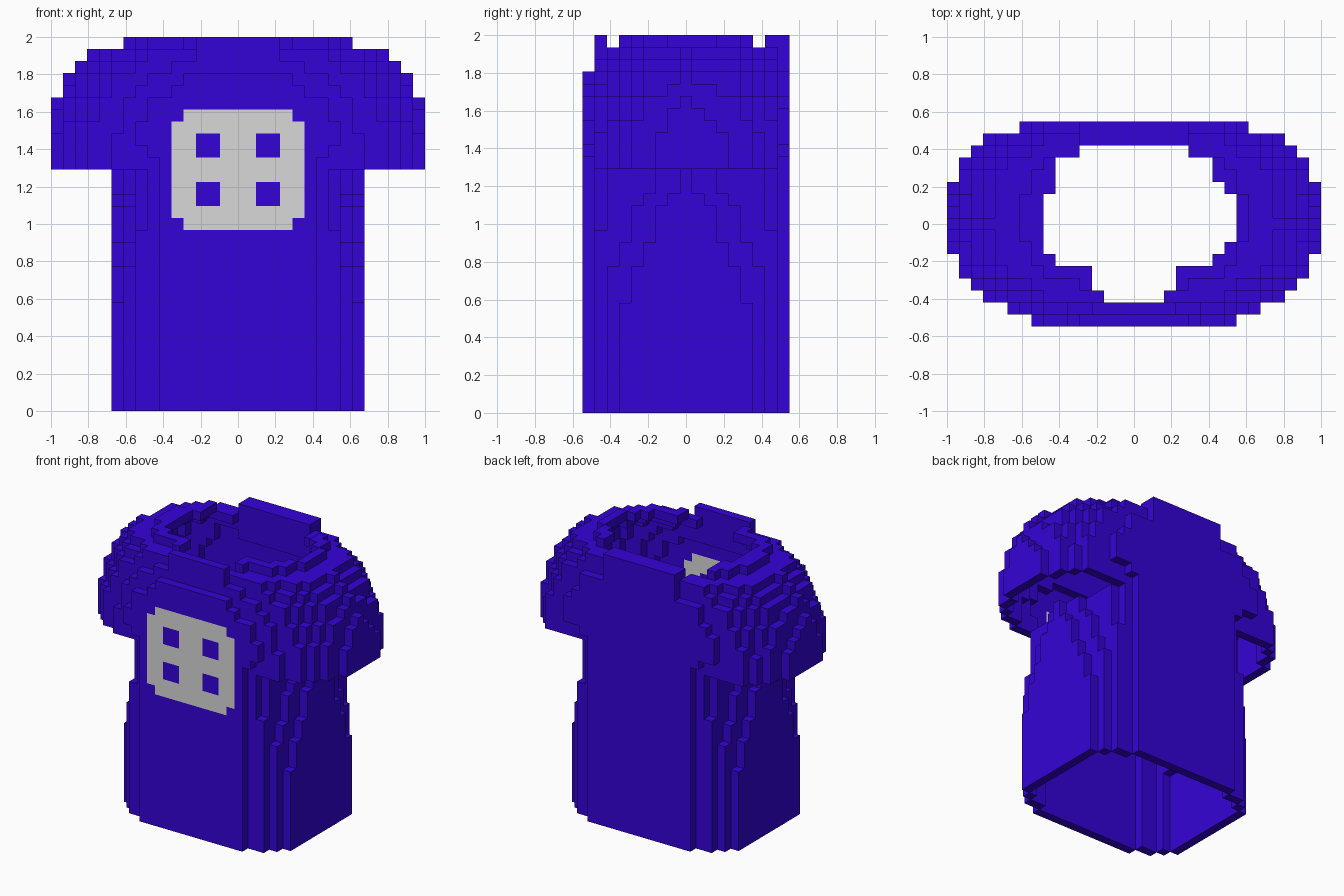
import bpy, bmesh
from mathutils import Vector

cube = bpy.data.objects.get("Cube")
if cube:
    bpy.data.objects.remove(cube, do_unlink=True)

V = 2 / 31          # block size
SLEEVE = 20         # layer where the sleeves start
TOP = 30            # highest layer
DIRS = [Vector(d) for d in
        ((1, 0, 0), (-1, 0, 0), (0, 1, 0), (0, -1, 0), (0, 0, 1), (0, 0, -1))]

# Rounding of the shoulders: by layer from the top, and by row from front / back
TOP_ROUND = [.62, .39, .29, .18, .14, .06, .03, .01]
FRONT_ROUND = [.72, .58, .39, .28, .17, .1, .055, .03]
BACK_ROUND = [.61, .39, .29, .17, .1, .058, .035, .015]

# Layers at which each row of the torso side steps in, from the middle outwards
STEP_OUTER = [20, 18, 17, 14, 12, 9, 0]
STEP_INNER = [20, 20, 20, 18, 17, 14, 12]

# Neck opening: row -> (first, last) open column
NECK = {6: (-4, 4), 5: (-6, 6), 4: (-6, 6), 3: (-6, 7), 2: (-7, 8), 1: (-7, 8),
        0: (-7, 8), -1: (-7, 8), -2: (-7, 7), -3: (-6, 6), -4: (-3, 3),
        -5: (-3, 3), -6: (-2, 2)}


def material(name, color):
    m = bpy.data.materials.new(name)
    m.use_nodes = True
    m.diffuse_color = color
    m.node_tree.nodes["Principled BSDF"].inputs["Base Color"].default_value = color
    return m


def pick(table, n):
    return table[n] if n < len(table) else 0


def torso_width(j, k):
    a = abs(j)
    if a == 8:
        return 6
    if a == 7:
        return 8 if k < 15 else 7
    return 8 + (k < STEP_INNER[a]) + (k < STEP_OUTER[a])


def shoulder_width(j, k):
    side = pick(FRONT_ROUND, j + 8) if j < 0 else pick(BACK_ROUND, 8 - j)
    f = pick(TOP_ROUND, TOP - k) + side
    width = int(15.5 * (1 - f) ** .5) if f < 1 else -1
    if abs(j) == 8 and k < 22:      # tucked in above the torso
        width = 6 if k == SLEEVE else 7
    if k > 27 and j == -7:          # front of the collar
        width = max(width, 3)
    if k > 27 and j > 6:            # back of the collar
        width = max(width, 4)
    return width


# Solid outer form
solid = set()
for k in range(TOP + 1):
    for j in range(-8, 9):
        w = torso_width(j, k) if k < SLEEVE else shoulder_width(j, k)
        solid.update((i, j, k) for i in range(-w, w + 1))


def inside(c):
    """Enclosed on all sides; hem and cuffs stay open."""
    i, j, k = c
    below = k in (0, SLEEVE) or (i, j, k - 1) in solid
    return below and all((i + int(d.x), j + int(d.y), k + int(d.z)) in solid
                         for d in DIRS[:5])


def in_neck(c):
    lo, hi = NECK.get(c[1], (1, 0))
    return c[2] >= SLEEVE and lo <= c[0] <= hi


shell = {c for c in solid if not inside(c) and not in_neck(c)}
# Thicker collar at the front and back
shell |= {c for c in solid if c[1] in (-7, 7) and c[2] > 26 and abs(c[0]) < 5}


def is_patch(c):
    """Square front patch with clipped corners and four square gaps."""
    i, j, k = abs(c[0]), c[1], c[2]
    if j != -8 or i > 5 or not 15 <= k <= 24:
        return False
    corner = i == 5 and k in (15, 24)
    gap = i in (2, 3) and k in (17, 18, 21, 22)
    return not corner and not gap


def build(name, cells, mat):
    """Outer faces of a group of blocks, leaving out those between blocks."""
    bm = bmesh.new()
    verts = {}

    def vert(p):
        key = tuple(round(x * 2) for x in p)
        if key not in verts:
            verts[key] = bm.verts.new(Vector(p) * V)
        return verts[key]

    for c in sorted(cells):
        for d in DIRS:
            if tuple(int(a + b) for a, b in zip(c, d)) in shell:
                continue
            mid = Vector(c) + Vector((0, 0, .5)) + d / 2
            u = Vector((d.y, d.z, d.x)) / 2
            v = d.cross(u)
            bm.faces.new([vert(mid + s * u + t * v)
                          for s, t in ((-1, -1), (1, -1), (1, 1), (-1, 1))])
    mesh = bpy.data.meshes.new(name)
    bm.to_mesh(mesh)
    bm.free()
    mesh.materials.append(mat)
    bpy.context.collection.objects.link(bpy.data.objects.new(name, mesh))


blue = material("deep_blue", (.034, .001, .68, 1))
grey = material("light_grey", (.69, .69, .69, 1))
patch = {c for c in shell if is_patch(c)}
build("shirt", shell - patch, blue)
build("front_patch", patch, grey)
